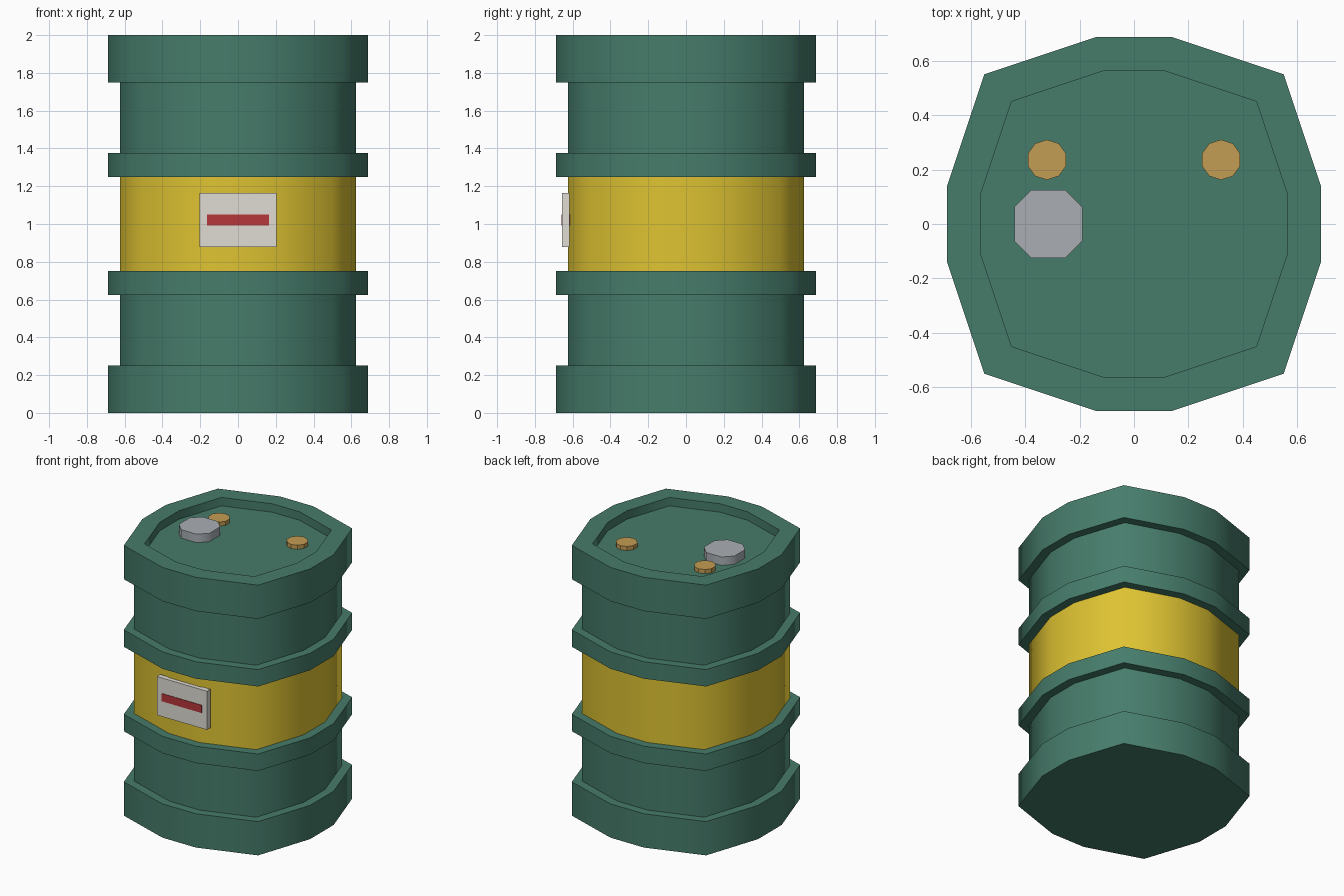
import bpy, bmesh, math

if "Cube" in bpy.data.objects:
    bpy.data.objects.remove(bpy.data.objects["Cube"], do_unlink=True)


def material(name, *srgb):
    rgba = [((c / 255 + 0.055) / 1.055) ** 2.4 for c in srgb] + [1.0]
    mat = bpy.data.materials.new(name)
    mat.use_nodes = True
    mat.diffuse_color = rgba
    mat.node_tree.nodes["Principled BSDF"].inputs["Base Color"].default_value = rgba
    return mat


GREEN = material("drum green", 70, 124, 107)
YELLOW = material("band yellow", 222, 195, 50)
WHITE = material("label white", 224, 220, 212)
RED = material("label red", 182, 55, 58)
STEEL = material("cap grey", 170, 175, 180)
BRASS = material("plug brass", 196, 157, 83)


def finish(name, bm, mats, smooth_angle=None):
    bmesh.ops.recalc_face_normals(bm, faces=bm.faces)
    mesh = bpy.data.meshes.new(name)
    bm.to_mesh(mesh)
    bm.free()
    for mat in mats:
        mesh.materials.append(mat)
    if smooth_angle:
        mesh.shade_smooth()
        mesh.set_sharp_from_angle(angle=math.radians(smooth_angle))
    obj = bpy.data.objects.new(name, mesh)
    bpy.context.collection.objects.link(obj)
    return obj


def quarter_turns(points):
    """Repeat a list of 2D points around the four quarters."""
    out = []
    for _ in range(4):
        out += points
        points = [(-y, x) for x, y in points]
    return out


def box(name, lo, hi, mat):
    bm = bmesh.new()
    bmesh.ops.create_cube(bm, size=1)
    for v in bm.verts:
        v.co = [(a + b) / 2 + c * (b - a) for a, b, c in zip(lo, hi, v.co)]
    return finish(name, bm, [mat])


def prism(name, outline, centre, z0, z1, mat, smooth_angle=None):
    bm = bmesh.new()
    base = bm.faces.new([bm.verts.new((centre[0] + x, centre[1] + y, z0)) for x, y in outline])
    ext = bmesh.ops.extrude_face_region(bm, geom=[base], use_keep_orig=True)
    for v in ext["geom"]:
        if isinstance(v, bmesh.types.BMVert):
            v.co.z = z1
    return finish(name, bm, [mat], smooth_angle)


# Drum shell: a twelve-sided section swept up a stepped profile
WIDE, WAIST, INNER, LID = 0.6875, 0.625, 0.5625, 1.9375
profile = []
for radius, z0, z1 in [(WIDE, 0, 0.25), (WAIST, 0.25, 0.625), (WIDE, 0.625, 0.75),
                       (WAIST, 0.75, 1.25), (WIDE, 1.25, 1.375),
                       (WAIST, 1.375, 1.75), (WIDE, 1.75, 2.0)]:
    profile += [(radius, z0), (radius, z1)]
profile += [(INNER, 2.0), (INNER, LID)]

section = quarter_turns([(0.2, -1), (0.8, -0.8), (1, -0.2)])
count = len(section)
bm = bmesh.new()
rings = [[bm.verts.new((x * r, y * r, z)) for x, y in section] for r, z in profile]
for (r0, z0), (r1, z1), low, high in zip(profile, profile[1:], rings, rings[1:]):
    for i in range(count):
        j = (i + 1) % count
        if z0 == z1:  # flat ledge
            bm.faces.new((low[i], low[j], high[j], high[i]))
            continue
        # facet diagonals alternate from corner to corner
        upper_corner = (i // 3) % 2 == 0
        if (i % 3 == 1 and upper_corner) or (j % 3 == 1 and not upper_corner):
            tris = [(low[i], low[j], high[i]), (low[j], high[j], high[i])]
        else:
            tris = [(low[i], low[j], high[j]), (low[i], high[j], high[i])]
        for tri in tris:
            face = bm.faces.new(tri)
            face.material_index = int(r0 == WAIST and 0.7 < z0 < 0.8)
bm.faces.new(rings[0][::-1])   # floor
bm.faces.new(rings[-1])        # recessed lid
finish("drum_shell", bm, [GREEN, YELLOW], 60)

# Lid fittings
half = 0.125
octagon = quarter_turns([(half / 2, -half), (half, -half / 2)])
prism("filler_cap", octagon, (-0.315, 0), LID, 2.0, STEEL, 60)
decagon = [(0.074 * math.sin(k * math.tau / 10), 0.074 * math.cos(k * math.tau / 10))
           for k in range(10)]
for side, x in (("right", -0.32), ("left", 0.32)):
    prism("plug_" + side, decagon, (x, 0.236), LID, 1.968, BRASS)

# Front label with warning bar
box("label_plate", (-0.205, -0.656, 0.877), (0.205, -0.617, 1.163), WHITE)
box("label_bar", (-0.164, -0.66, 0.992), (0.164, -0.613, 1.049), RED)
